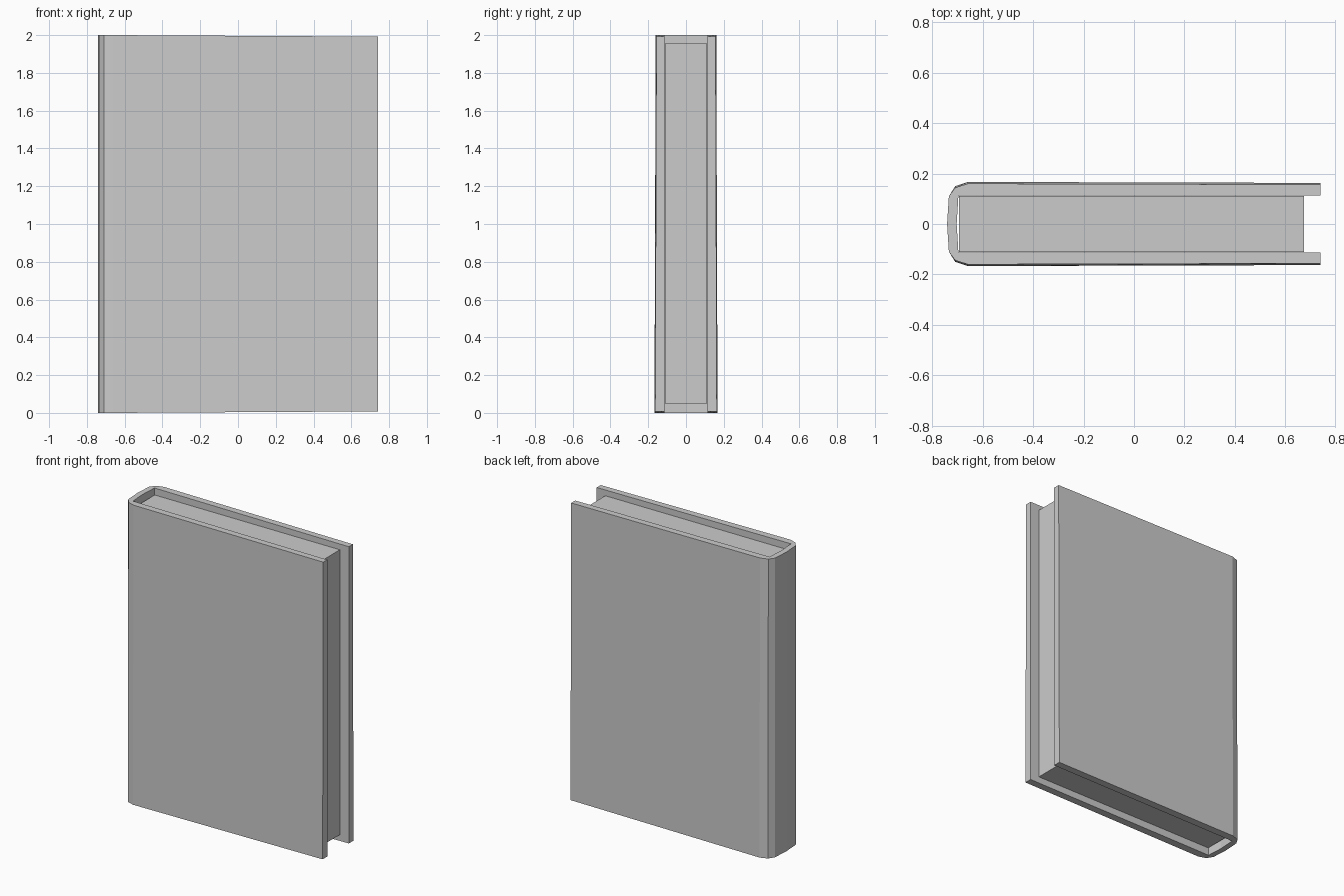
import bpy
import bmesh

if "Cube" in bpy.data.objects:
    bpy.data.objects.remove(bpy.data.objects["Cube"], do_unlink=True)

grey = bpy.data.materials.new("plain grey")
grey.use_nodes = True
colour = (0.6, 0.6, 0.6, 1)
grey.diffuse_color = colour
grey.node_tree.nodes["Principled BSDF"].inputs["Base Color"].default_value = colour


def extrude_profile(name, points, bottom, top):
    """Extrude a closed outline in x and y upwards."""
    bm = bmesh.new()
    face = bm.faces.new([bm.verts.new((x, y, bottom)) for x, y in points])
    result = bmesh.ops.extrude_face_region(bm, geom=[face])
    for item in result["geom"]:
        if isinstance(item, bmesh.types.BMVert):
            item.co.z = top
    bmesh.ops.recalc_face_normals(bm, faces=bm.faces)
    mesh = bpy.data.meshes.new(name)
    bm.to_mesh(mesh)
    bm.free()
    mesh.materials.append(grey)
    obj = bpy.data.objects.new(name, mesh)
    bpy.context.collection.objects.link(obj)
    return obj


def mirrored(half):
    """Add the other half of a path that ends on the centre line."""
    return half + [(x, -y) for x, y in reversed(half[:-1])]


# Cover: two boards joined by a rounded spine
outer = mirrored([(0.74, 0.163), (-0.66, 0.167), (-0.71, 0.15),
                  (-0.735, 0.11), (-0.742, 0)])
inner = mirrored([(0.74, 0.114), (-0.697, 0.114), (-0.704, 0)])
cover = extrude_profile("cover", outer + inner[::-1], 0, 2)

# The boards thin slightly towards the top, and the free corners sit lower
for v in cover.data.vertices:
    if v.co.z > 1:
        if abs(v.co.y) > 0.145:
            v.co.y *= 0.96
        if v.co.x > 0:
            v.co.z -= 0.008
    elif v.co.x > 0:
        v.co.z += 0.008

# Page block, set in from the edges of the cover
pages = [(0.675, 0.112), (-0.694, 0.112), (-0.694, -0.112), (0.675, -0.112)]
extrude_profile("pages", pages, 0.05, 1.955)
